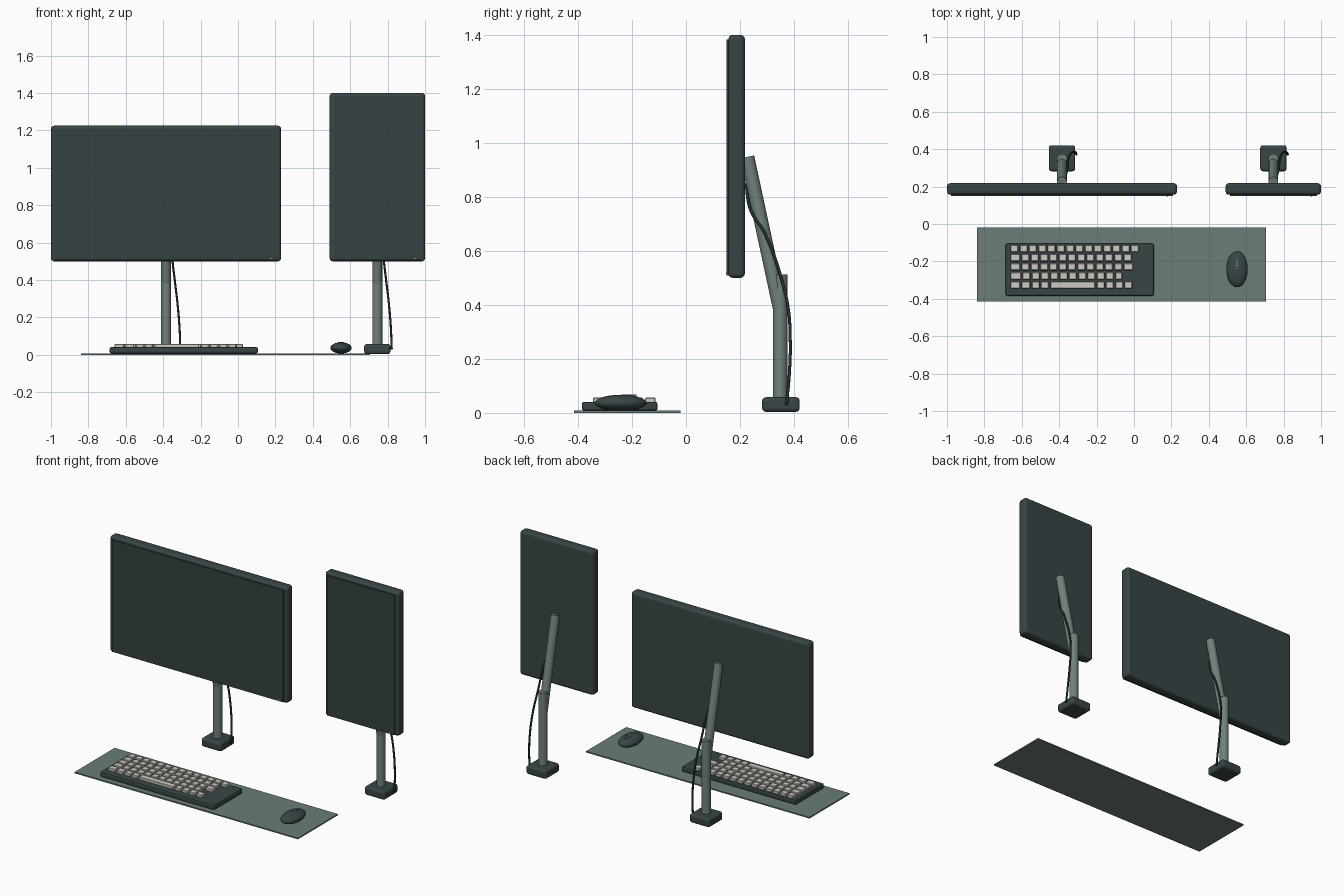
import bpy, bmesh, math
from mathutils import Vector, Matrix

if "Cube" in bpy.data.objects:
    bpy.data.objects.remove(bpy.data.objects["Cube"])


def material(name, rgb):
    m = bpy.data.materials.new(name)
    m.use_nodes = True
    m.diffuse_color = (*rgb, 1)
    bsdf = next(n for n in m.node_tree.nodes if n.type == 'BSDF_PRINCIPLED')
    bsdf.inputs["Base Color"].default_value = (*rgb, 1)
    return m


CASE = material("dark slate casing", (0.040, 0.060, 0.060))
SCREEN = material("dark screen", (0.036, 0.052, 0.053))
METAL = material("grey green metal", (0.165, 0.22, 0.205))
MAT = material("grey green mat", (0.145, 0.205, 0.185))
KEYS = material("pale keys", (0.62, 0.60, 0.54))
CABLE = material("black cable", (0.018, 0.027, 0.027))


def add_object(name, bm, mat, bevel=0, segments=3):
    mesh = bpy.data.meshes.new(name)
    bm.to_mesh(mesh)
    bm.free()
    mesh.materials.append(mat)
    ob = bpy.data.objects.new(name, mesh)
    bpy.context.scene.collection.objects.link(ob)
    if bevel:
        mod = ob.modifiers.new("rounded edges", 'BEVEL')
        mod.width, mod.segments = bevel, segments
    return ob


def smooth(ob):
    bpy.ops.object.select_all(action='DESELECT')
    ob.select_set(True)
    bpy.context.view_layer.objects.active = ob
    bpy.ops.object.shade_smooth_by_angle(angle=math.radians(40))


def box_into(bm, low, high):
    low, high = Vector(low), Vector(high)
    size = high - low
    bmesh.ops.create_cube(bm, size=1, matrix=Matrix.Translation((low + high) / 2)
                          @ Matrix.Diagonal((*size, 1)))


def box(name, low, high, mat, bevel=0, segments=3):
    bm = bmesh.new()
    box_into(bm, low, high)
    return add_object(name, bm, mat, bevel, segments)


def rod(name, start, end, radius, mat):
    start, end = Vector(start), Vector(end)
    axis = end - start
    bm = bmesh.new()
    turn = axis.to_track_quat('Z', 'Y').to_matrix().to_4x4()
    bmesh.ops.create_cone(bm, cap_ends=True, segments=24, radius1=radius, radius2=radius,
                          depth=axis.length,
                          matrix=Matrix.Translation((start + end) / 2) @ turn)
    smooth(add_object(name, bm, mat))


# Cable path as offsets from the stand's centre in x, then y and z
CABLE_PATH = [(0.077, 0.372, 0.03), (0.072, 0.383, 0.15), (0.062, 0.386, 0.27),
              (0.048, 0.378, 0.39), (0.034, 0.348, 0.515), (0.028, 0.293, 0.663),
              (0.012, 0.238, 0.755), (0.0, 0.222, 0.85)]


def monitor(side, cx, half, top):
    bottom = 0.5
    # Display housing, front panel and status light
    box(side + "_monitor_case", (cx - half, 0.157, bottom), (cx + half, 0.218, top), CASE, 0.016)
    box(side + "_monitor_screen", (cx - half + 0.022, 0.15, bottom + 0.008),
        (cx + half - 0.022, 0.165, top - 0.018), SCREEN)
    light = cx + half - 0.054
    box(side + "_monitor_light", (light - 0.006, 0.148, 0.514), (light + 0.006, 0.152, 0.519), KEYS)
    # Stand: base block, upright post and leaning arm
    box(side + "_stand_base", (cx - 0.07, 0.282, 0.004), (cx + 0.07, 0.421, 0.058), CASE, 0.014)
    rod(side + "_stand_post", (cx, 0.349, 0.04), (cx, 0.349, 0.512), 0.0265, METAL)
    rod(side + "_stand_arm", (cx, 0.348, 0.385), (cx, 0.227, 0.948), 0.026, METAL)
    # Cable
    curve = bpy.data.curves.new(side + "_cable", 'CURVE')
    curve.dimensions = '3D'
    curve.bevel_depth, curve.bevel_resolution = 0.006, 2
    curve.use_fill_caps = True
    spline = curve.splines.new('BEZIER')
    spline.bezier_points.add(len(CABLE_PATH) - 1)
    for point, (x, y, z) in zip(spline.bezier_points, CABLE_PATH):
        point.co = (cx + x, y, z)
        point.handle_left_type = point.handle_right_type = 'AUTO'
    curve.materials.append(CABLE)
    bpy.context.scene.collection.objects.link(bpy.data.objects.new(side + "_cable", curve))


monitor("right", -0.385, 0.615, 1.225)
monitor("left", 0.745, 0.255, 1.4)

# Desk mat
box("desk_mat", (-0.84, -0.415, 0), (0.705, -0.02, 0.008), MAT)

# Keyboard body
box("keyboard_body", (-0.686, -0.386, 0.008), (0.106, -0.105, 0.041), CASE, 0.009, 2)

# Keys: each row lists key widths in units of one key pitch
ROWS = [[1] * 14,
        [1.2] + [1] * 12,
        [1.2] + [1] * 11 + [1.2],
        [1.3] + [1] * 10 + [0.9],
        [1.2, 1.1, 1, 1, 5] + [1] * 4]
PITCH, GAP = 0.0496, 0.009
bm = bmesh.new()
for r, widths in enumerate(ROWS):
    x, y = -0.66, -0.113 - r * 0.0483
    for w in widths:
        box_into(bm, (x, y - 0.038, 0.036), (x + w * PITCH - GAP, y, 0.057))
        x += w * PITCH
add_object("keyboard_keys", bm, KEYS, 0.003, 1)

# Mouse: flattened ball with a scroll wheel and button seam
bm = bmesh.new()
bmesh.ops.create_uvsphere(bm, u_segments=32, v_segments=16, radius=1,
                          matrix=Matrix.Translation((0.551, -0.242, 0.037))
                          @ Matrix.Diagonal((0.057, 0.096, 0.03, 1)))
smooth(add_object("mouse_body", bm, CASE))
box("mouse_wheel", (0.5485, -0.24, 0.058), (0.5535, -0.183, 0.068), METAL)
box("mouse_button_seam", (0.535, -0.222, 0.060), (0.567, -0.218, 0.0675), METAL)
